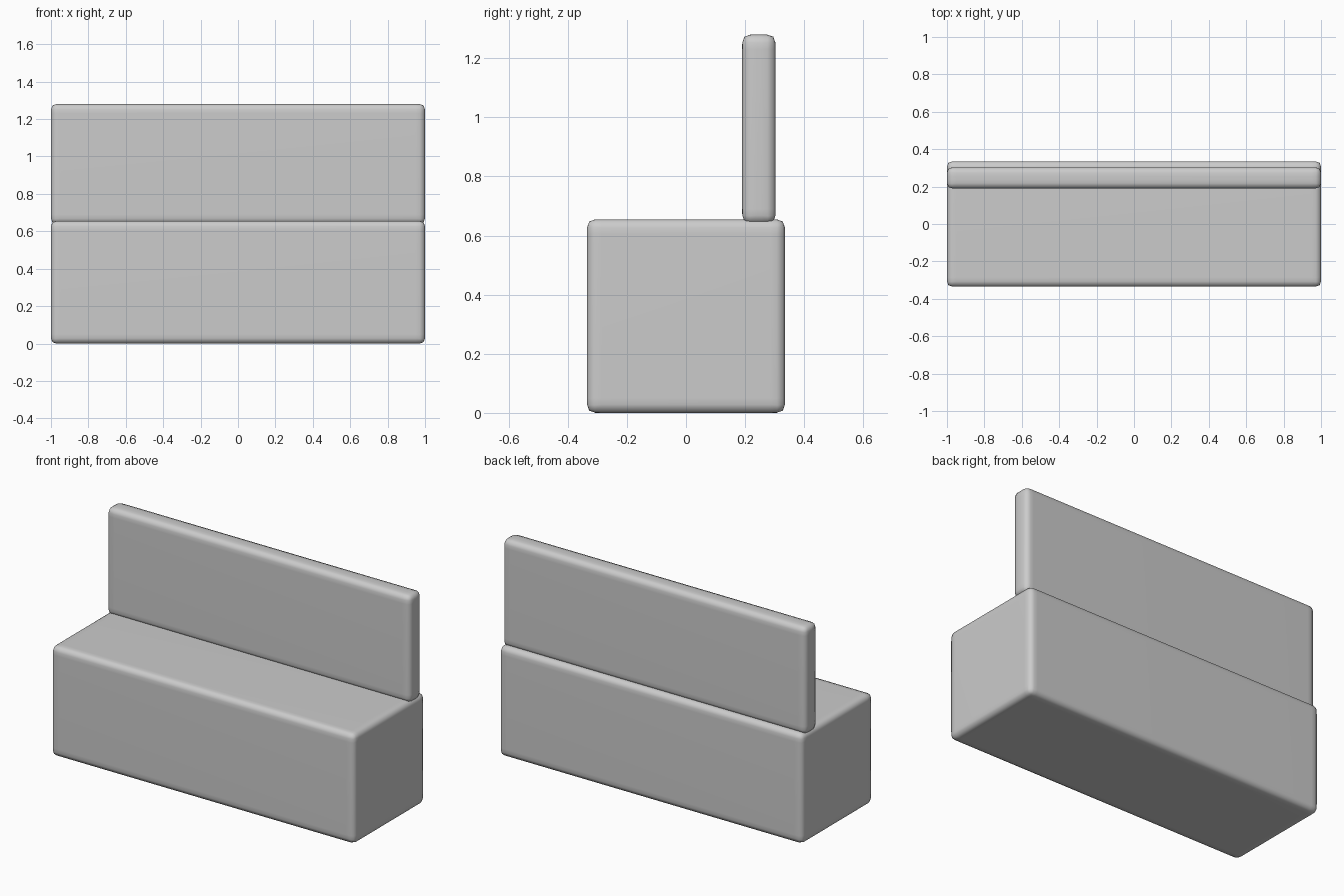
import bpy

if "Cube" in bpy.data.objects:
    bpy.data.objects.remove(bpy.data.objects["Cube"])


def soft_box(name, lo, hi, width):
    """Box between two corners with softly rounded, full edges."""
    centre = [(a + b) / 2 for a, b in zip(lo, hi)]
    bpy.ops.mesh.primitive_cube_add(size=1, location=centre)
    ob = bpy.context.object
    ob.name = name
    ob.dimensions = [b - a for a, b in zip(lo, hi)]
    bpy.ops.object.transform_apply(location=False, rotation=False, scale=True)
    bev = ob.modifiers.new("rounded_edges", 'BEVEL')
    bev.width = width
    bev.segments = 4
    bev.profile = 0.72
    bev.limit_method = 'NONE'
    bpy.ops.object.modifier_apply(modifier=bev.name)
    bpy.ops.object.shade_smooth()
    return ob


# Deep block seat
soft_box("seat", (-1, -0.335, 0), (1, 0.335, 0.655), 0.05)

# Thin upright backrest, sunk slightly into the seat
soft_box("backrest", (-1, 0.19, 0.64), (1, 0.303, 1.28), 0.05)
